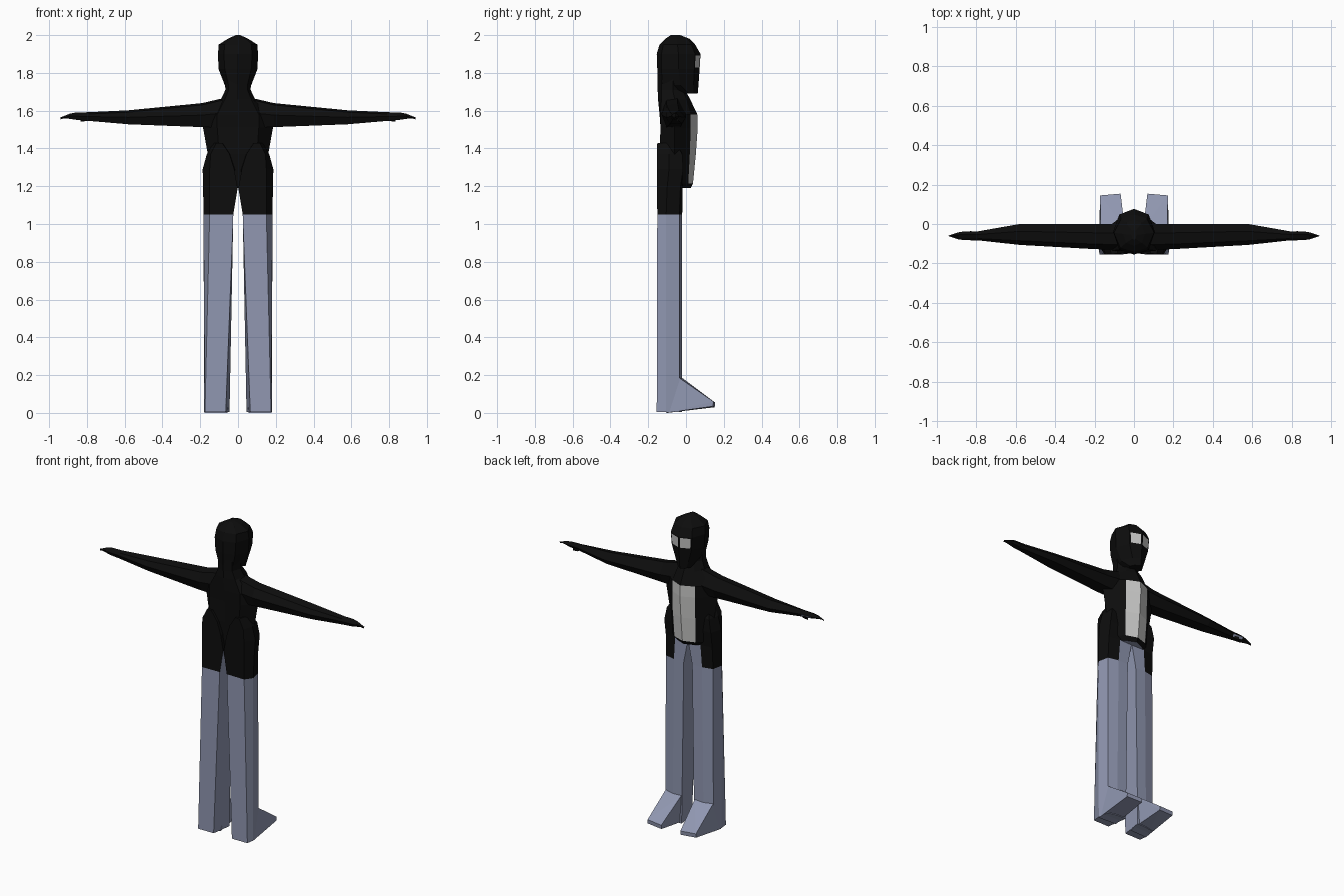
import bpy, bmesh

if "Cube" in bpy.data.objects:
    bpy.data.objects.remove(bpy.data.objects["Cube"])


def material(name, rgb):
    m = bpy.data.materials.new(name)
    m.diffuse_color = (*rgb, 1)
    m.use_nodes = True
    m.node_tree.nodes["Principled BSDF"].inputs["Base Color"].default_value = m.diffuse_color
    return m


MATS = [material("black_cloth", (0.004, 0.004, 0.004)),
        material("slate_blue", (0.28, 0.31, 0.44)),
        material("light_grey", (0.58, 0.58, 0.57))]
BLACK, BLUE, GREY = 0, 1, 2


def finish(name, bm, mirror=False):
    bmesh.ops.recalc_face_normals(bm, faces=bm.faces)
    me = bpy.data.meshes.new(name)
    bm.to_mesh(me)
    bm.free()
    for m in MATS:
        me.materials.append(m)
    ob = bpy.data.objects.new(name, me)
    bpy.context.collection.objects.link(ob)
    if mirror:
        ob.modifiers.new("mirror", "MIRROR").use_mirror_merge = False
    return ob


def loft(rings, rule):
    """Skin closed rings; rule(band, side) gives the colour of each face."""
    bm = bmesh.new()
    vs = [[bm.verts.new(p) for p in r] for r in rings]
    n = len(vs[0])
    for i in range(len(vs) - 1):
        for j in range(n):
            k = (j + 1) % n
            f = bm.faces.new((vs[i][j], vs[i][k], vs[i + 1][k], vs[i + 1][j]))
            f.material_index = rule(i, j)
    for band, r in ((-1, vs[0]), (len(vs), vs[-1])):
        bm.faces.new(r).material_index = rule(band, 0)
    return bm


def body_ring(z, front, fs, side, bs, back):
    """Eight-sided symmetric ring starting at the front ridge."""
    half = [fs, side, bs]
    pts = [(0, front)] + half + [(0, back)] + [(-x, y) for x, y in half[::-1]]
    return [(x, y, z) for x, y in pts]


# Torso and neck, with the pale front panel beside the centre ridge
torso = [body_ring(1.19, .025, (.06, 0), (.13, -.06), (.05, -.12), -.12),
         body_ring(1.215, .037, (.075, .012), (.15, -.06), (.09, -.13), -.125),
         body_ring(1.37, .052, (.08, .02), (.16, -.06), (.10, -.14), -.13),
         body_ring(1.51, .062, (.08, .025), (.185, -.06), (.11, -.135), -.135),
         body_ring(1.58, .060, (.08, .025), (.19, -.06), (.11, -.135), -.14),
         body_ring(1.66, .022, (.06, 0), (.09, -.06), (.07, -.13), -.148),
         body_ring(1.71, -.005, (.035, -.02), (.067, -.07), (.05, -.13), -.15),
         body_ring(1.78, 0, (.04, -.02), (.07, -.07), (.05, -.13), -.15)]


def torso_rule(i, j):
    if i <= 0:
        return BLUE if i < 0 else BLACK
    return GREY if i in (1, 2, 3) and j in (0, 7) else BLACK


finish("torso", loft(torso, torso_rule))

# Head, with eyes inset into the two faces beside the nose ridge
head = [body_ring(1.69, .062, (.03, .04), (.045, .015), (.03, -.005), -.01),
        body_ring(1.735, .066, (.045, .04), (.07, -.03), (.05, -.125), -.15),
        body_ring(1.82, .072, (.07, .044), (.103, -.04), (.07, -.13), -.152),
        body_ring(1.90, .077, (.075, .048), (.106, -.04), (.075, -.13), -.155),
        body_ring(1.95, .048, (.065, .028), (.102, -.045), (.07, -.12), -.14),
        body_ring(1.98, .02, (.04, .005), (.055, -.05), (.04, -.095), -.11),
        body_ring(2.0, -.03, (.008, -.035), (.012, -.055), (.008, -.075), -.08)]
bm = loft(head, lambda i, j: GREY if i == 2 and j in (0, 7) else BLACK)
eyes = [f for f in bm.faces if f.material_index == GREY]
bmesh.ops.recalc_face_normals(bm, faces=bm.faces)
rim = bmesh.ops.inset_individual(bm, faces=eyes, thickness=.011)
for f in rim["faces"]:
    f.material_index = BLACK
for f in eyes:
    f.material_index = GREY
finish("head", bm)


# Arms and hands: six-sided sections along x
def arm_ring(s, x, back, front, low, high):
    mid, zc = (back + front) / 2, low * .5 + high * .5
    pts = [(front, zc), (mid * .7 + front * .3, high), (mid * .4 + back * .6, high - .01),
           (back, zc), (mid * .4 + back * .6, low), (mid * .4 + front * .6, low + .005)]
    return [(s * x, y, z) for y, z in pts]


SECTIONS = [(.04, -.13, -.0, 1.51, 1.675), (.19, -.128, -.0, 1.513, 1.64),
            (.58, -.106, -.0, 1.528, 1.602), (.79, -.083, -.037, 1.546, 1.592),
            (.86, -.082, -.037, 1.552, 1.59), (.89, -.078, -.042, 1.557, 1.584),
            (.94, -.062, -.058, 1.56, 1.564)]
for side, s in (("right", 1), ("left", -1)):
    patch = s < 0
    finish(side + "_arm", loft([arm_ring(s, *c) for c in SECTIONS],
           lambda i, j: BLUE if patch and i == 3 and j == 5 else BLACK))

    # Thumb: small wedge under the hand
    bm = bmesh.new()
    for p in ((.78, -.05, 1.56), (.83, -.035, 1.56), (.83, -.06, 1.56), (.835, -.045, 1.542),
              (.80, -.045, 1.545)):
        bm.verts.new((s * p[0], p[1], p[2]))
    bmesh.ops.convex_hull(bm, input=bm.verts)
    finish(side + "_thumb", bm)

# Legs: outer-back, outer-middle, outer-front, front-middle, inner-front, inner-back
LEG = [(0.005, (.175, -.155), (.18, -.105), (.17, -.035), (.11, -.022), (.045, -.02), (.065, -.155)),
       (1.05, (.15, -.152), (.182, -.105), (.168, -.035), (.10, -.02), (.03, -.02), (.025, -.15)),
       (1.19, (.15, -.153), (.185, -.10), (.165, -.03), (.09, -.018), (.002, -.02), (.002, -.148)),
       (1.29, (.15, -.154), (.187, -.09), (.165, -.015), (.09, -.015), (.002, -.03), (.02, -.148)),
       (1.37, (.145, -.154), (.165, -.09), (.15, -.02), (.09, -.02), (.03, -.03), (.045, -.148)),
       (1.43, (.115, -.152), (.13, -.10), (.12, -.06), (.09, -.05), (.07, -.06), (.085, -.15))]


def leg_rule(i, j):
    if i <= 0:
        return BLUE
    return BLUE if i == 1 and j in (3, 4) else BLACK


finish("legs", loft([[(x, y, r[0]) for x, y in r[1:]] for r in LEG], leg_rule), mirror=True)

# Feet: wedges from the instep down to the toes
bm = bmesh.new()
for p in ((.169, -.035, .185), (.047, -.02, .185), (.172, .145, .06), (.068, .154, .055),
          (.172, .143, .035), (.068, .152, .03), (.178, -.105, 0), (.055, -.10, 0)):
    bm.verts.new(p)
bmesh.ops.convex_hull(bm, input=bm.verts)
for f in bm.faces:
    f.material_index = BLUE
finish("feet", bm, mirror=True)
